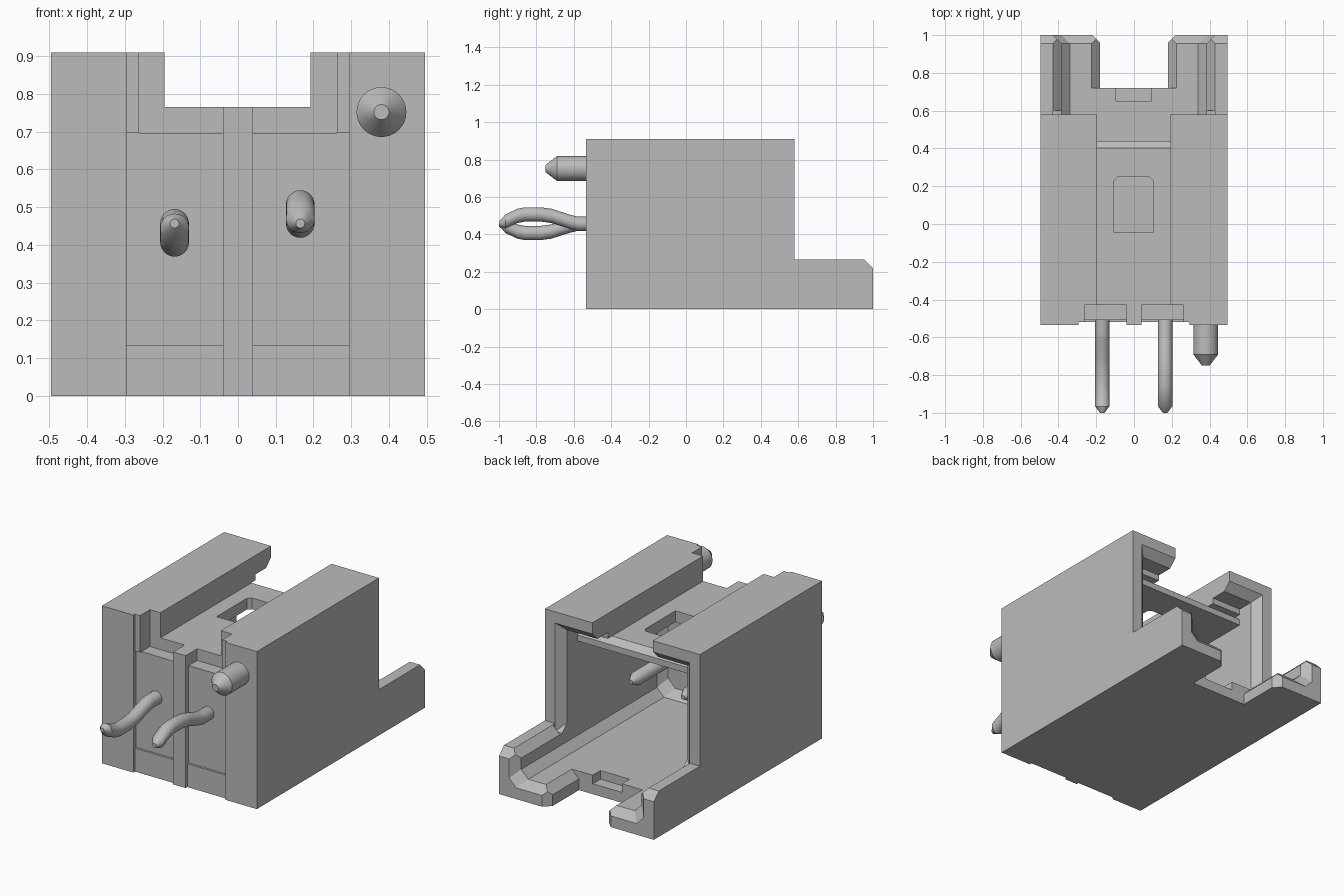
import bpy, bmesh, math

if "Cube" in bpy.data.objects:
    bpy.data.objects.remove(bpy.data.objects["Cube"], do_unlink=True)

GREY = (0.5, 0.5, 0.5, 1)
grey = bpy.data.materials.new("plain_grey")
grey.use_nodes = True
grey.diffuse_color = GREY
grey.node_tree.nodes["Principled BSDF"].inputs["Base Color"].default_value = GREY


def loft(name, sections):
    """Closed solid through rings of points, capped at both ends."""
    bm = bmesh.new()
    rings = [[bm.verts.new(p) for p in s] for s in sections]
    n = len(rings[0])
    for a, b in zip(rings, rings[1:]):
        for i in range(n):
            j = (i + 1) % n
            bm.faces.new((a[i], a[j], b[j], b[i]))
    bm.faces.new(rings[0])
    bm.faces.new(rings[-1])
    bmesh.ops.recalc_face_normals(bm, faces=bm.faces)
    mesh = bpy.data.meshes.new(name)
    bm.to_mesh(mesh)
    bm.free()
    mesh.materials.append(grey)
    obj = bpy.data.objects.new(name, mesh)
    bpy.context.collection.objects.link(obj)
    return obj


def box(x0, x1, y0, y1, z0, z1):
    ring = [(x0, y0), (x1, y0), (x1, y1), (x0, y1)]
    return loft("cutter", [[(x, y, z) for x, y in ring] for z in (z0, z1)])


def along_y(stations):
    """Loft of (x, z) outlines placed at given y."""
    return loft("cutter", [[(x, y, z) for x, z in pts] for y, pts in stations])


def along_z(outline, z0, z1):
    return loft("cutter", [[(x, y, z) for x, y in outline] for z in (z0, z1)])


def cavity(w, floor, top, c=0.045):
    """Cavity outline with chamfered floor corners."""
    return [(-w, top), (-w, floor + c), (c - w, floor), (w - c, floor),
            (w, floor + c), (w, top)]


def cut(target, cutter):
    mod = target.modifiers.new("cut", "BOOLEAN")
    mod.operation = "DIFFERENCE"
    mod.solver = "EXACT"
    mod.object = cutter
    bpy.context.view_layer.objects.active = target
    bpy.ops.object.modifier_apply(modifier=mod.name)
    bpy.data.objects.remove(cutter, do_unlink=True)


# Housing: side profile extruded across the width
W, FRONT, BACK, FLOOR = 0.495, -0.535, 0.58, 0.11
profile = [(FRONT, 0), (1, 0), (1, 0.22), (0.955, 0.265), (BACK, 0.265),
           (BACK, 0.91), (FRONT, 0.91)]
housing = loft("housing", [[(x, y, z) for y, z in profile] for x in (-W, W)])

# Top channel between the two rails
cut(housing, box(-0.195, 0.192, -0.7, 0.7, 0.765, 1))

# Main cavity, rounded off at the front wall and flared at the tray mouth
cut(housing, along_y([(-0.33, cavity(0.345, FLOOR + 0.045, 0.66)),
                      (-0.285, cavity(0.385, FLOOR, 0.70)),
                      (0.955, cavity(0.385, FLOOR, 0.70)),
                      (1.0, cavity(0.43, FLOOR - 0.045, 0.70)),
                      (1.1, cavity(0.43, FLOOR - 0.045, 0.70))]))

# Taller opening under the rails behind the deck, flared at the rear face
cut(housing, box(-0.385, 0.385, 0.44, 0.7, 0.5, 0.80))


def frame(w, z0, z1):
    return [(-w, z0), (w, z0), (w, z1), (-w, z1)]


cut(housing, along_y([(0.535, frame(0.385, 0.265, 0.80)),
                      (BACK, frame(0.43, 0.22, 0.845)),
                      (0.6, frame(0.43, 0.22, 0.845))]))

# Chamfered inner rim of the rear tray
rim = [(-0.385, 0.22), (0.385, 0.22), (0.47, 0.305), (-0.47, 0.305)]
cut(housing, along_y([(BACK, rim), (1.1, rim)]))

# Sloped rear edge of the deck
slope = [(0.40, 0.766), (0.46, 0.766), (0.46, 0.72)]
cut(housing, loft("cutter", [[(x, y, z) for y, z in slope]
                             for x in (-0.385, 0.385)]))

# Window through the deck
window = [(-0.105, -0.045), (0.10, -0.045), (0.10, 0.23), (0.08, 0.25),
          (-0.085, 0.25), (-0.105, 0.23)]
cut(housing, along_z(window, 0.6, 0.85))

# Rear floor notch with flared corners and chamfered sides, plus small pocket
notch = [(-0.18, 0.72), (0.18, 0.72), (0.18, 0.96), (0.22, 1.0),
         (0.22, 1.1), (-0.22, 1.1), (-0.22, 1.0), (-0.18, 0.96)]
cut(housing, along_z(notch, -0.1, 0.2))
sides = [(-0.18, 0.065), (0.18, 0.065), (0.24, 0.125), (-0.24, 0.125)]
cut(housing, along_y([(0.721, sides), (1.1, sides)]))
cut(housing, box(-0.095, 0.092, 0.65, 0.75, 0.06, 0.3))

# Front panels either side of the centre rib
for s in (-1, 1):
    def side_box(x0, x1, *rest):
        a, b = sorted((s * x0, s * x1))
        cut(housing, box(a, b, *rest))
    side_box(0.04, 0.295, -0.7, -0.52, -0.1, 1)
    side_box(0.04, 0.262, -0.7, -0.43, 0.697, 1)
    side_box(0.04, 0.295, -0.7, -0.508, 0.135, 0.697)


def rod(name, x, stations, sides=24):
    """Round rod through (y, z, radius) stations."""
    rod_obj = loft(name, [[(x + r * math.cos(2 * math.pi * i / sides), y,
                            z + r * math.sin(2 * math.pi * i / sides))
                           for i in range(sides)] for y, z, r in stations])
    bpy.ops.object.select_all(action="DESELECT")
    rod_obj.select_set(True)
    bpy.context.view_layer.objects.active = rod_obj
    bpy.ops.object.shade_smooth_by_angle(angle=math.radians(30))


# Locating peg
rod("locating_peg", 0.38, [(-0.5, 0.752, 0.066), (-0.69, 0.752, 0.066),
                           (-0.75, 0.752, 0.02)], 32)

# Contact pins: straight inside, kinked up or down outside
PIN_Z, R = 0.457, 0.038
bends = [(0.27, 0, 0.012), (0.22, 0, R), (-0.58, 0, R), (-0.62, 0.01, R),
         (-0.72, 0.042, R), (-0.78, 0.05, R), (-0.86, 0.05, R),
         (-0.90, 0.042, R), (-0.965, 0.012, R), (-1.0, 0, 0.012)]
for name, x, s in (("left_pin", 0.165, 1), ("right_pin", -0.168, -1)):
    rod(name, x, [(y, PIN_Z + s * dz, r) for y, dz, r in bends])
